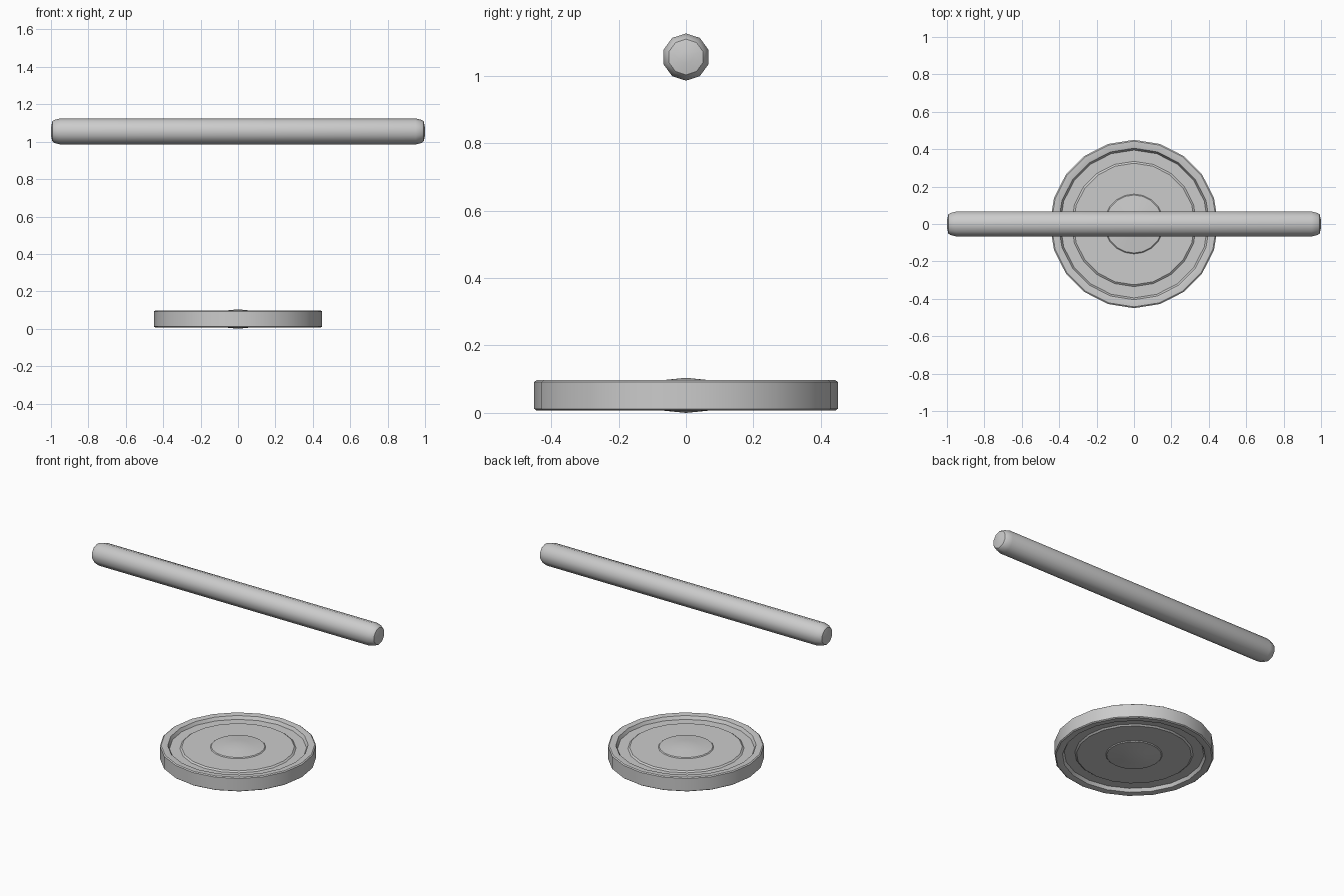
import bpy, bmesh, math
from mathutils import Matrix

if "Cube" in bpy.data.objects:
    bpy.data.objects.remove(bpy.data.objects["Cube"])


def lathe(name, profile, sides, matrix, angle):
    """Revolve (radius, height) points around z, then place with matrix."""
    bm = bmesh.new()
    rings = []
    for r, h in profile:
        if r == 0:
            rings.append([bm.verts.new((0, 0, h))] * sides)
        else:
            rings.append([bm.verts.new((r * math.cos(2 * math.pi * i / sides),
                                        r * math.sin(2 * math.pi * i / sides), h))
                          for i in range(sides)])
    for low, high in zip(rings, rings[1:]):
        for i in range(sides):
            j = (i + 1) % sides
            corners = list(dict.fromkeys((low[i], low[j], high[j], high[i])))
            bm.faces.new(corners)
    bmesh.ops.transform(bm, matrix=matrix, verts=bm.verts)
    bmesh.ops.recalc_face_normals(bm, faces=bm.faces)
    mesh = bpy.data.meshes.new(name)
    bm.to_mesh(mesh)
    bm.free()
    ob = bpy.data.objects.new(name, mesh)
    bpy.context.collection.objects.link(ob)
    bpy.ops.object.select_all(action='DESELECT')
    ob.select_set(True)
    bpy.context.view_layer.objects.active = ob
    bpy.ops.object.shade_smooth_by_angle(angle=math.radians(angle))
    return ob


def mirrored(half):
    """Complete a profile whose first half runs from the axis to the middle."""
    return [(r, -h) for r, h in half] + [(r, h) for r, h in reversed(half)]


# Round bar lying along x, with bevelled ends
bar_half = [(0, 1.0), (0.02, 1.0), (0.053, 0.993), (0.061, 0.983), (0.07, 0.95)]
lathe("bar", mirrored(bar_half), 10,
      Matrix.Translation((0, 0, 1.055)) @ Matrix.Rotation(math.pi / 2, 4, 'Y'), 40)

# Flat disc: domed hub, raised web, groove and rim, same on both faces
disc_half = [(0, 0.052), (0.07, 0.045), (0.155, 0.036), (0.16, 0.031),
             (0.325, 0.031), (0.335, 0.023), (0.395, 0.023),
             (0.405, 0.043), (0.412, 0.045), (0.443, 0.045), (0.45, 0.04)]
lathe("disc", mirrored(disc_half), 20, Matrix.Translation((0, 0, 0.052)), 35)
